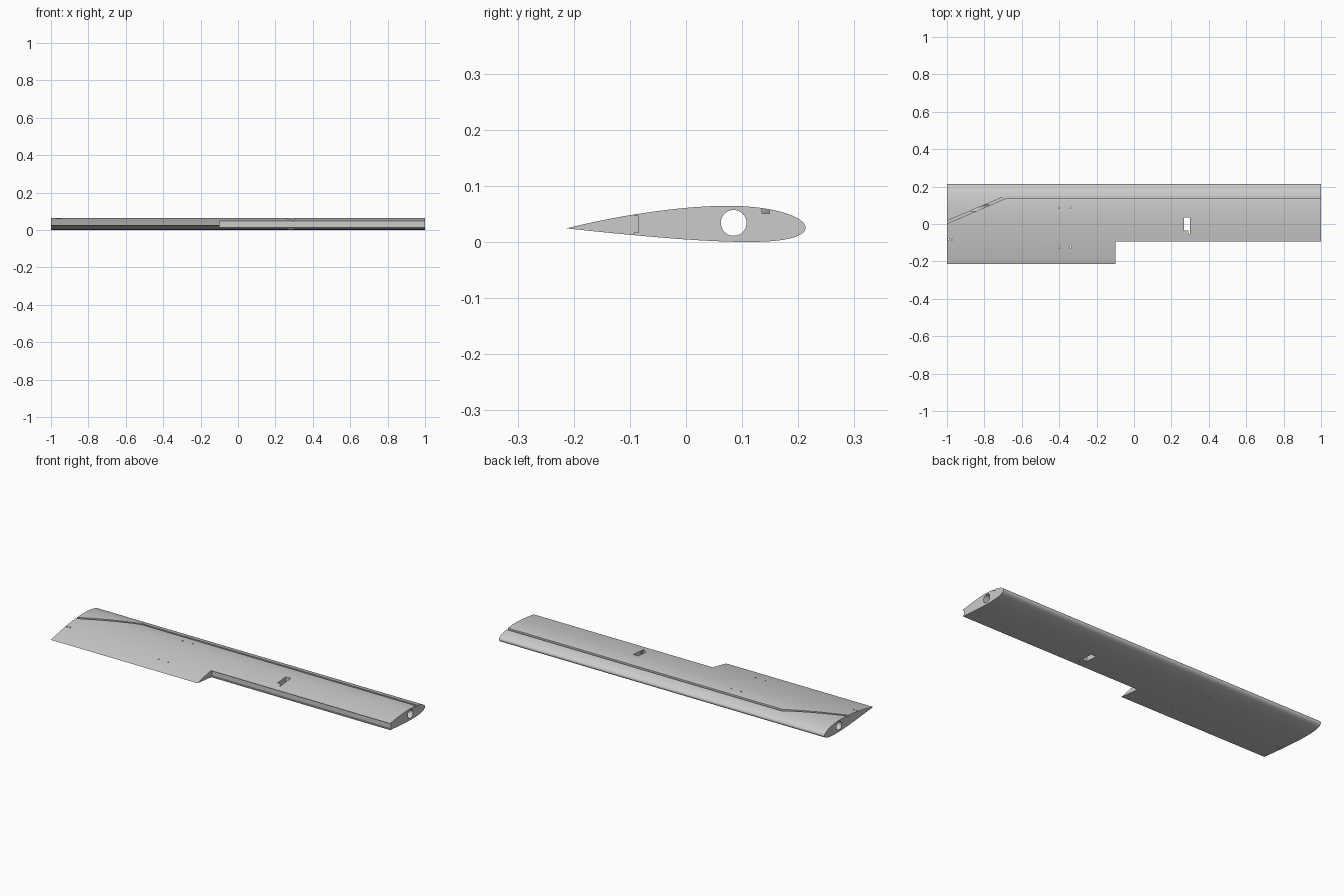
import bpy
import bmesh
import math
from mathutils import Vector

cube = bpy.data.objects.get("Cube")
if cube:
    bpy.data.objects.remove(cube, do_unlink=True)

CHORD = 0.426

grey = bpy.data.materials.new("light grey")
grey.use_nodes = True
colour = (0.6, 0.6, 0.6, 1)
grey.diffuse_color = colour
grey.node_tree.nodes["Principled BSDF"].inputs["Base Color"].default_value = colour


def prism(name, points, direction):
    """Extrude a closed outline along a direction."""
    bm = bmesh.new()
    face = bm.faces.new([bm.verts.new(p) for p in points])
    out = bmesh.ops.extrude_face_region(bm, geom=[face])
    moved = [v for v in out["geom"] if isinstance(v, bmesh.types.BMVert)]
    bmesh.ops.translate(bm, verts=moved, vec=Vector(direction))
    bmesh.ops.recalc_face_normals(bm, faces=bm.faces)
    mesh = bpy.data.meshes.new(name)
    bm.to_mesh(mesh)
    bm.free()
    obj = bpy.data.objects.new(name, mesh)
    mesh.materials.append(grey)
    bpy.context.collection.objects.link(obj)
    return obj


def box(name, x0, x1, y0, y1, z0, z1):
    outline = [(x0, y0, z0), (x1, y0, z0), (x1, y1, z0), (x0, y1, z0)]
    return prism(name, outline, (0, 0, z1 - z0))


def airfoil(steps=36):
    """Cambered section from trailing edge over the top and back below."""
    upper, lower = [], []
    for i in range(steps + 1):
        t = (1 - math.cos(math.pi * i / steps)) / 2
        half = 0.75 * (0.2969 * math.sqrt(t) - 0.126 * t - 0.3516 * t**2
                       + 0.2843 * t**3 - 0.1036 * t**4)
        p = 0.4
        k = 0.02 / (p * p if t < p else (1 - p) ** 2)
        camber = k * (2 * p * t - t * t + (0 if t < p else 1 - 2 * p))
        slope = math.atan(2 * k * (p - t))
        dy, dz = half * math.sin(slope), half * math.cos(slope)
        upper.append((t - dy, camber + dz))
        lower.append((t + dy, camber - dz))
    ring = upper[::-1] + lower[1:-1]
    base = min(z for _, z in ring)
    return [(-1, CHORD * (0.5 - t), CHORD * (z - base)) for t, z in ring]


wing = prism("wing_panel", airfoil(), (2, 0, 0))


def cut(cutter):
    mod = wing.modifiers.new("cut", "BOOLEAN")
    mod.operation = "DIFFERENCE"
    mod.solver = "EXACT"
    mod.object = cutter
    bpy.context.view_layer.objects.active = wing
    bpy.ops.object.modifier_apply(modifier=mod.name)
    bpy.data.objects.remove(cutter, do_unlink=True)


# Control surface bay and the shallow channel in its rear wall
cut(box("bay", -0.1, 1.1, -0.3, -0.093, -0.1, 0.2))
cut(box("hinge_channel", -0.1, 1.1, -0.2, -0.085, 0.017, 0.046))

# Round spar tunnel through the whole span
circle = [(-1.1, 0.085 + 0.023 * math.cos(a), 0.034 + 0.023 * math.sin(a))
          for a in (math.tau * i / 40 for i in range(40))]
cut(prism("spar_tunnel", circle, (2.2, 0, 0)))

# Cable groove in the top skin, bending back toward the right end
w = 0.007
path = [(1.1, 0.142), (-0.69, 0.142), (-1.05, -0.012)]
front = [(x, y + w, 0.051) for x, y in path]
back = [(x, y - w, 0.051) for x, y in path]
cut(prism("cable_groove", front + back[::-1], (0, 0, 0.1)))

# Actuator opening with its arm slot
cut(box("actuator_opening", 0.268, 0.3, -0.035, 0.036, -0.1, 0.2))
cut(box("arm_slot", 0.292, 0.299, -0.057, -0.03, -0.1, 0.2))

# Small screw holes
for hx, hy in [(-0.4, 0.087), (-0.34, 0.087), (-0.4, -0.125),
               (-0.34, -0.125), (-0.973, -0.082), (-0.992, -0.082)]:
    ring = [(hx + 0.004 * math.cos(a), hy + 0.004 * math.sin(a), -0.1)
            for a in (math.tau * i / 12 for i in range(12))]
    cut(prism("screw_hole", ring, (0, 0, 0.3)))

bpy.ops.object.select_all(action="DESELECT")
wing.select_set(True)
bpy.context.view_layer.objects.active = wing
bpy.ops.object.shade_smooth_by_angle(angle=math.radians(30))
